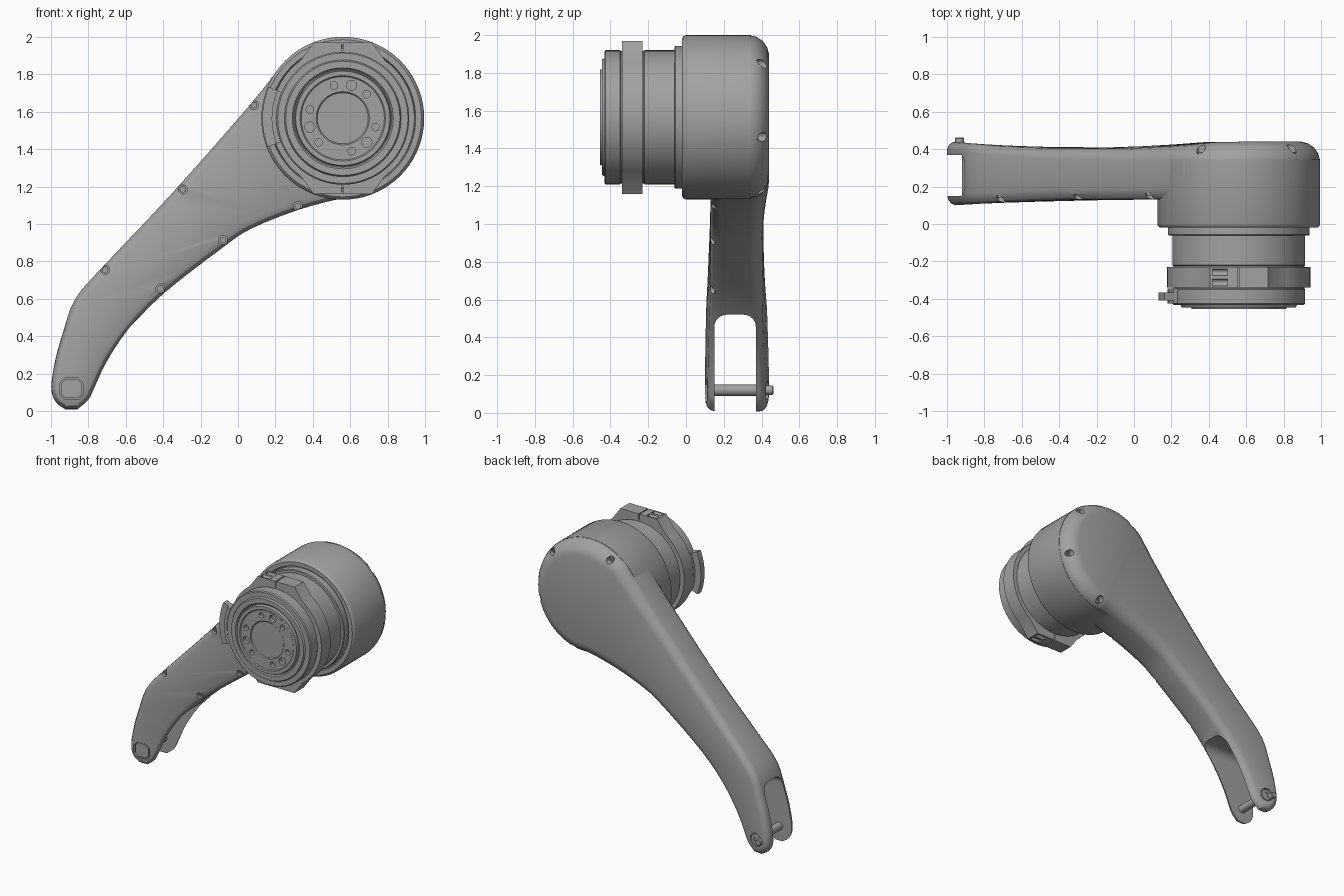
import bpy, bmesh, math
from mathutils import Vector

cube = bpy.data.objects.get("Cube")
if cube:
    bpy.data.objects.remove(cube)

grey = bpy.data.materials.new("satin_grey")
grey.use_nodes = True
TONE = (0.36, 0.36, 0.36, 1)
grey.diffuse_color = TONE
grey.node_tree.nodes["Principled BSDF"].inputs["Base Color"].default_value = TONE

CX, CZ, R = 0.56, 1.565, 0.435      # housing axis and radius


def skin(name, rings, paired=False, angle=30):
    """Closed solid through equal loops of points; paired caps are strips of quads."""
    bm = bmesh.new()
    loops = [[bm.verts.new(p) for p in ring] for ring in rings]
    n = len(loops[0])
    for a, b in zip(loops, loops[1:]):
        for i in range(n):
            j = (i + 1) % n
            bm.faces.new((a[i], a[j], b[j], b[i]))
    for cap in (loops[0], loops[-1]):
        if paired:
            for i in range(n // 2 - 1):
                bm.faces.new((cap[i], cap[i + 1], cap[n - 2 - i], cap[n - 1 - i]))
        else:
            bm.faces.new(cap)
    bmesh.ops.recalc_face_normals(bm, faces=bm.faces)
    mesh = bpy.data.meshes.new(name)
    bm.to_mesh(mesh)
    bm.free()
    ob = bpy.data.objects.new(name, mesh)
    bpy.context.collection.objects.link(ob)
    mesh.materials.append(grey)
    smooth(ob, angle)
    return ob


def smooth(ob, angle=30):
    bpy.ops.object.select_all(action='DESELECT')
    ob.select_set(True)
    bpy.context.view_layer.objects.active = ob
    bpy.ops.object.shade_smooth_by_angle(angle=math.radians(angle))


def polar(r, deg, x=CX, z=CZ):
    a = math.radians(deg)
    return x + r * math.cos(a), z + r * math.sin(a)


def lathe(name, profile, x=CX, z=CZ, seg=72):
    """Turned part about a y axis; profile is (radius, y) pairs."""
    rings = []
    for r, y in profile:
        pts = [polar(r, 360 * i / seg, x, z) for i in range(seg)]
        rings.append([(px, y, pz) for px, pz in pts])
    return skin(name, rings)


def plate(name, outline, y0, y1):
    return skin(name, [[(x, y, z) for x, z in outline] for y in (y0, y1)])


def box(name, x0, x1, y0, y1, z0, z1):
    return plate(name, [(x0, z0), (x1, z0), (x1, z1), (x0, z1)], y0, y1)


def cut(target, cutters):
    for c in cutters:
        c.hide_render = True
        mod = target.modifiers.new("cut", 'BOOLEAN')
        mod.operation, mod.solver, mod.object = 'DIFFERENCE', 'EXACT', c
        bpy.context.view_layer.objects.active = target
        bpy.ops.object.modifier_apply(modifier=mod.name)
        bpy.data.objects.remove(c)
    smooth(target)


def spline(pts, steps=3):
    """Smooth curve through the points."""
    p = [Vector(q) for q in pts]
    p = [p[0] * 2 - p[1]] + p + [p[-1] * 2 - p[-2]]
    out = []
    for a, b, c, d in zip(p, p[1:], p[2:], p[3:]):
        for k in range(steps):
            t = k / steps
            out.append(0.5 * (2 * b + (c - a) * t + (2 * a - 5 * b + 4 * c - d) * t * t
                              + (3 * b - a - 3 * c + d) * t ** 3))
    return out + [p[-2]]


def interp(x, table):
    for (x0, v0), (x1, v1) in zip(table, table[1:]):
        if x <= x1:
            t = max(0, (x - x0) / (x1 - x0))
            return v0 + (v1 - v0) * t
    return table[-1][1]


def front_y(x):
    return interp(x, [(-1, 0.10), (-0.75, 0.115), (-0.4, 0.13), (1, 0.13)])


def back_y(x):
    return interp(x, [(-1, 0.44), (-0.8, 0.42), (-0.5, 0.403), (-0.1, 0.403),
                      (0.15, 0.418), (0.4, 0.437), (0.6, 0.44)])


# Arm: curved outline that swells into the round housing
upper = [(-0.92, 0.008), (-0.975, 0.05), (-0.998, 0.13), (-0.975, 0.28), (-0.935, 0.42),
         (-0.87, 0.60), (-0.71, 0.785), (-0.365, 1.15), (0.05, 1.62)]
lower = [(-0.86, 0.008), (-0.80, 0.06), (-0.765, 0.13), (-0.70, 0.265), (-0.58, 0.44),
         (-0.39, 0.635), (-0.08, 0.875), (0.07, 0.975), (0.32, 1.075)]
upper += [polar(R - 0.002, 138 - 11.3 * i) for i in range(10)]
lower += [polar(R - 0.002, -93 + 13.4 * i) for i in range(10)]
outline = spline(upper) + spline(lower)[::-1]


def arm_ring(inset, side, depth):
    ring, n = [], len(outline)
    for i, p in enumerate(outline):
        t = (outline[(i + 1) % n] - outline[i - 1]).normalized()
        k = interp(p.x, [(-1, 0.42), (0, 0.7), (0.4, 1)]) if side == 'back' else 1
        q = p + Vector((t.y, -t.x)) * inset * k
        y = back_y(p.x) - depth * k if side == 'back' else front_y(p.x) + depth
        ring.append((q.x, y, q.y))
    return ring


arm = skin("arm", [arm_ring(*r) for r in (
    (0.045, 'front', 0), (0.02, 'front', 0.01), (0.005, 'front', 0.03), (0, 'front', 0.055),
    (0, 'back', 0.095), (0.008, 'back', 0.065), (0.03, 'back', 0.032),
    (0.065, 'back', 0.009), (0.1, 'back', 0))], paired=True)

# Fork slot with a rounded root, screw recesses and pin seats
slot_profile = [(0.15, -0.1)]
for cy, start in ((0.215, 180), (0.305, 90)):
    slot_profile += [polar(0.065, start - 15 * i, cy, 0.455) for i in range(7)]
slot_profile.append((0.37, -0.1))
cutters = [skin("slot_cutter", [[(x, y, z) for y, z in slot_profile] for x in (-1.2, -0.3)])]

screws = [(0.085, 1.635), (-0.295, 1.185), (-0.71, 0.755),
          (0.32, 1.095), (-0.08, 0.915), (-0.415, 0.655)]
for x, z in screws:
    y = front_y(x)
    cutters.append(lathe("hole_cutter", [(0.024, 0), (0.024, y + 0.035)], x, z, 20))
back_screws = [polar(0.40, a) for a in (45, 120, -15, -75)]
for x, z in back_screws:
    cutters.append(lathe("hole_cutter", [(0.024, 0.375), (0.024, 0.5)], x, z, 20))

PX, PZ = -0.89, 0.12
seat = [(PX + sx * a, PZ + sz * b) for sx, sz, a, b in (
    (-1, -1, 0.062, 0.03), (-1, 1, 0.062, 0.03), (-1, 1, 0.035, 0.056), (1, 1, 0.035, 0.056),
    (1, 1, 0.062, 0.03), (1, -1, 0.062, 0.03), (1, -1, 0.035, 0.056), (-1, -1, 0.035, 0.056))]
cutters.append(plate("pin_seat_cutter", seat, 0, 0.125))
cutters.append(lathe("pin_hole_cutter", [(0.05, 0.415), (0.05, 0.5)], PX, PZ, 32))
cut(arm, cutters)

for x, z in screws:
    y = front_y(x)
    lathe("arm_screw", [(0.008, y + 0.03), (0.008, y + 0.022), (0.017, y + 0.022),
                        (0.017, y + 0.04)], x, z, 16)
for x, z in back_screws:
    lathe("housing_screw", [(0.017, 0.37), (0.017, 0.385), (0.008, 0.385), (0.008, 0.378)],
          x, z, 16)

# Fork pin
lathe("fork_pin", [(0.03, 0.12), (0.03, 0.40)], PX, PZ, 32)
lathe("pin_cap", [(0.043, 0.40), (0.043, 0.424), (0.02, 0.424), (0.02, 0.418)], PX, PZ, 32)
lathe("pin_knob", [(0.024, 0.40), (0.024, 0.458), (0.02, 0.463)], -0.932, PZ, 20)
half = [(PX + (x - PX) * 0.9, PZ + (z - PZ) * 0.9) for x, z in seat]
plate("pin_head", half, 0.112, 0.14)

# Round housing with a recessed mouth
lathe("housing", [(R, 0.345), (R, 0.0), (0.43, -0.012), (0.42, -0.02), (0.39, -0.02),
                  (0.385, -0.008)])
lathe("collar", [(0.378, 0.05), (0.378, -0.056), (0.373, -0.061), (0.35, -0.061)])

# Motor drum with stepped end face and bolt circle
drum = lathe("motor_drum", [
    (0.355, 0), (0.355, -0.22), (0.35, -0.224), (0.35, -0.345), (0.355, -0.349),
    (0.355, -0.425), (0.348, -0.432), (0.312, -0.432), (0.305, -0.445), (0.27, -0.445),
    (0.262, -0.435), (0.257, -0.435), (0.252, -0.455), (0.228, -0.455), (0.222, -0.449),
    (0.142, -0.449), (0.136, -0.443)])
holes = []
for k in range(3):
    for off, r in ((0, 0.027), (-30, 0.02), (30, 0.02)):
        x, z = polar(0.182, 75 + 120 * k + off)
        holes.append(lathe("bolt_cutter", [(r, -0.42), (r, -0.5)], x, z, 20))
cut(drum, holes)

# Clamp band with two split lugs
right = [polar(0.383, a) for a in range(-54, 55, 6)] + [(CX + 0.155, CZ + 0.405)]
right = [(CX + 0.155, CZ - 0.405)] + right
band = right + [(2 * CX - x, z) for x, z in right[::-1]]
clamp = plate("clamp_band", band, -0.34, -0.23)
slits = []
for s in (1, -1):
    z0, z1 = sorted((CZ + s * 0.36, CZ + s * 0.45))
    slits.append(box("slit_cutter", CX - 0.007, CX + 0.001, -0.4, -0.2, z0, z1))
    for y in (-0.258, -0.312):
        hole = lathe("lug_cutter", [(0.018, -0.04), (0.018, 0.04)], 0, 0, 20)
        hole.data.transform(hole.matrix_world)
        for v in hole.data.vertices:      # turn the hole along x
            a, b, c = v.co
            v.co = (CX - s * 0.1 + b, y + a, CZ + s * 0.405 + c)
        hole.data.flip_normals()
        slits.append(hole)
cut(clamp, slits)

# Connector lip on the side of the drum
arc = range(157, 204, 4)
lip = [polar(0.43, a) for a in arc] + [polar(0.34, a) for a in reversed(arc)]
plate("connector_lip", lip, -0.41, -0.365)
lug = [polar(0.38, a) for a in arc] + [polar(0.33, a) for a in reversed(arc)]
plate("connector_base", lug, -0.425, -0.345)
